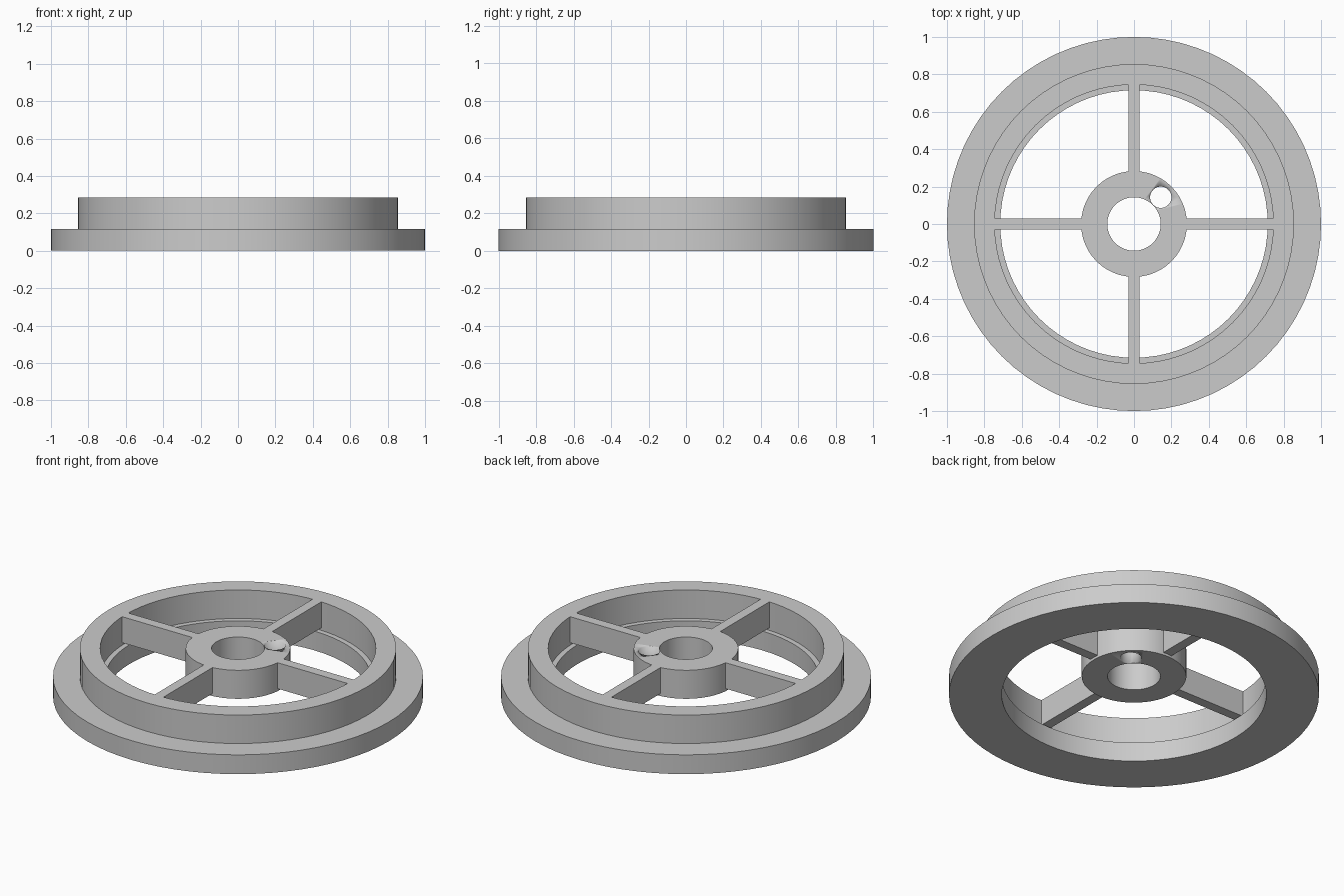
import bpy
import bmesh
import math
from mathutils import Matrix

cube = bpy.data.objects.get("Cube")
if cube:
    bpy.data.objects.remove(cube, do_unlink=True)

TOP = 0.285
FLANGE_TOP = 0.115
SPOKE_BOTTOM = 0.13
DRUM_INNER = 0.745
HUB_RADIUS = 0.283

grey = bpy.data.materials.new("plain grey")
grey.use_nodes = True
grey.diffuse_color = (0.6, 0.6, 0.6, 1)
grey.node_tree.nodes["Principled BSDF"].inputs["Base Color"].default_value = grey.diffuse_color


def finish(name, bm):
    """Turn a bmesh into a grey object with sharp edges kept."""
    bmesh.ops.recalc_face_normals(bm, faces=bm.faces)
    mesh = bpy.data.meshes.new(name)
    bm.to_mesh(mesh)
    bm.free()
    obj = bpy.data.objects.new(name, mesh)
    bpy.context.collection.objects.link(obj)
    mesh.materials.append(grey)
    bpy.ops.object.select_all(action="DESELECT")
    obj.select_set(True)
    bpy.context.view_layer.objects.active = obj
    bpy.ops.object.shade_smooth_by_angle(angle=math.radians(30))
    return obj


def lathe(name, profile, segments):
    """Spin a closed (radius, height) profile around z."""
    bm = bmesh.new()
    verts = [bm.verts.new((r, 0, z)) for r, z in profile]
    edges = [bm.edges.new((a, b)) for a, b in zip(verts, verts[1:] + verts[:1])]
    bmesh.ops.spin(bm, geom=verts + edges, cent=(0, 0, 0), axis=(0, 0, 1),
                   angle=math.tau, steps=segments, use_merge=True)
    bmesh.ops.remove_doubles(bm, verts=bm.verts, dist=0.0001)
    return finish(name, bm)


# Wheel rim: wide flange, narrower drum and a small inner ledge
lathe("rim", [(1, 0), (1, FLANGE_TOP), (0.855, FLANGE_TOP), (0.855, TOP),
              (DRUM_INNER, TOP), (DRUM_INNER, FLANGE_TOP),
              (0.715, FLANGE_TOP), (0.715, 0)], 72)

# Hub with its central bore
hub = lathe("hub", [(HUB_RADIUS, FLANGE_TOP), (HUB_RADIUS, TOP),
                    (0.143, TOP), (0.143, FLANGE_TOP)], 48)

# Small pin hole through the hub, just beside the bore
bm = bmesh.new()
bmesh.ops.create_cone(bm, cap_ends=True, segments=32, radius1=0.057, radius2=0.057,
                      depth=1, matrix=Matrix.Translation((0.143, 0.143, 0.2)))
cutter = finish("pin_hole_cutter", bm)
cutter.hide_render = True
cutter.hide_set(True)
cut = hub.modifiers.new("pin hole", "BOOLEAN")
cut.operation = "DIFFERENCE"
cut.solver = "EXACT"
cut.object = cutter
bpy.context.view_layer.objects.active = hub
bpy.ops.object.modifier_apply(modifier=cut.name)
bpy.data.objects.remove(cutter, do_unlink=True)

# Four flat spokes between hub and drum
inner, outer = HUB_RADIUS - 0.005, DRUM_INNER + 0.003
for i, side in enumerate(("left", "back", "right", "front")):
    bm = bmesh.new()
    bmesh.ops.create_cube(bm, size=1)
    bmesh.ops.scale(bm, verts=bm.verts, vec=(outer - inner, 0.058, TOP - SPOKE_BOTTOM))
    bmesh.ops.translate(bm, verts=bm.verts,
                        vec=((inner + outer) / 2, 0, (TOP + SPOKE_BOTTOM) / 2))
    bmesh.ops.rotate(bm, verts=bm.verts, matrix=Matrix.Rotation(i * math.pi / 2, 3, "Z"))
    finish(side + "_spoke", bm)
